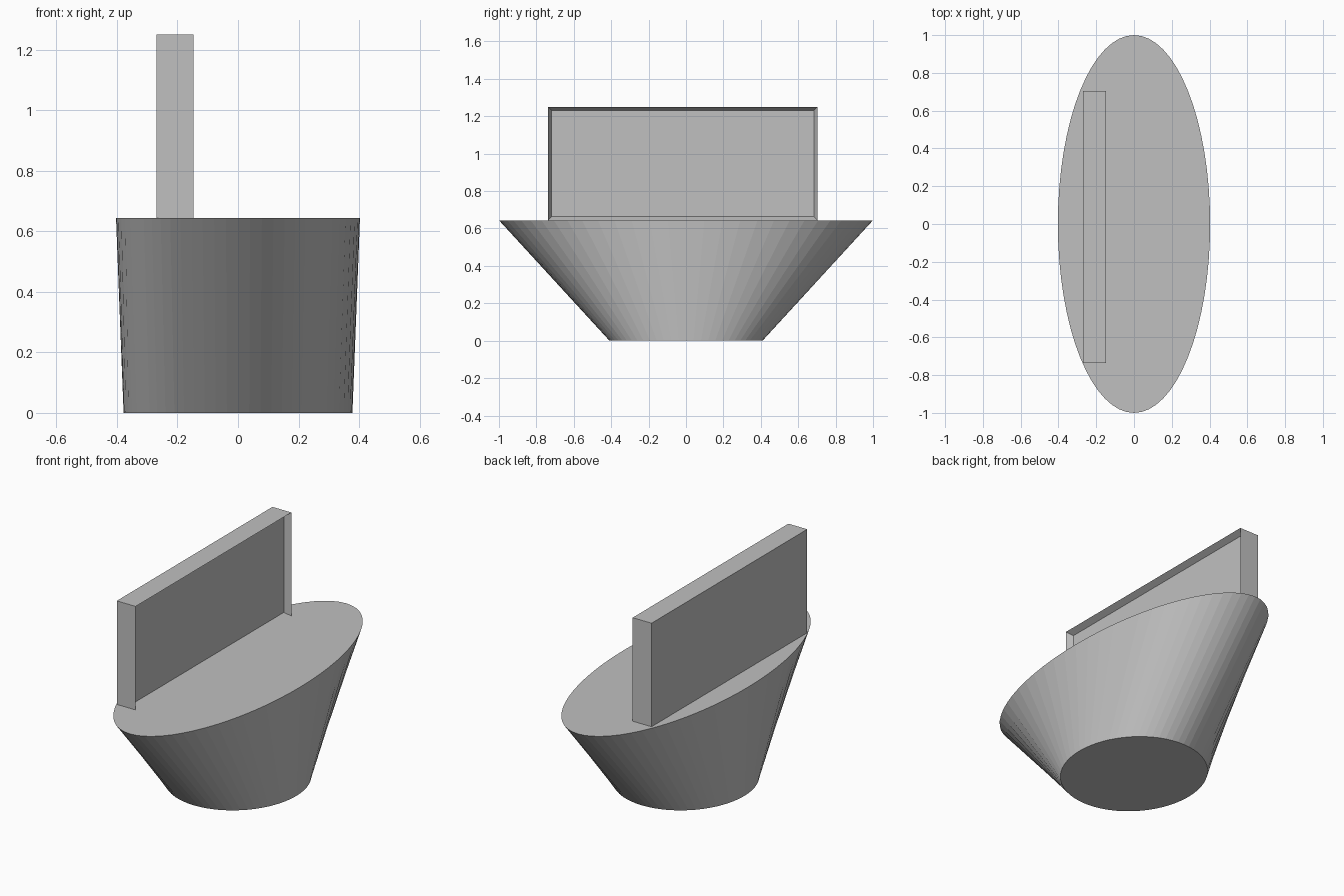
import bpy
import bmesh
from math import cos, sin, tau

cube = bpy.data.objects.get("Cube")
if cube:
    bpy.data.objects.remove(cube, do_unlink=True)

# Single grey material
grey = bpy.data.materials.new("plain grey")
grey.use_nodes = True
colour = (0.53, 0.53, 0.53, 1)
grey.diffuse_color = colour
grey.node_tree.nodes["Principled BSDF"].inputs["Base Color"].default_value = colour


def add_object(name, bm):
    bmesh.ops.recalc_face_normals(bm, faces=bm.faces)
    mesh = bpy.data.meshes.new(name)
    bm.to_mesh(mesh)
    bm.free()
    mesh.materials.append(grey)
    obj = bpy.data.objects.new(name, mesh)
    bpy.context.collection.objects.link(obj)
    return obj


TOP = 0.644

# Flared base: nearly round foot lofted to a long oval deck
SEGMENTS = 64
bm = bmesh.new()


def oval(rx, ry, z):
    return [bm.verts.new((rx * cos(tau * i / SEGMENTS), ry * sin(tau * i / SEGMENTS), z))
            for i in range(SEGMENTS)]


foot = oval(0.378, 0.409, 0)
deck = oval(0.403, 1.0, TOP)
for i in range(SEGMENTS):
    j = (i + 1) % SEGMENTS
    bm.faces.new((foot[i], foot[j], deck[j], deck[i]))
bm.faces.new(foot[::-1])
bm.faces.new(deck)
add_object("flared_base", bm)

# Upright panel: a box whose left face is sunk with sloping walls
low = (-0.269, -0.737, TOP)
high = (-0.147, 0.703, 1.25)
bm = bmesh.new()
bmesh.ops.create_cube(bm, size=1)
for v in bm.verts:
    v.co = [h if c > 0 else l for c, l, h in zip(v.co, low, high)]
bm.normal_update()
front = [f for f in bm.faces if f.normal.x > 0.9]
bmesh.ops.inset_region(bm, faces=front, thickness=0.027, depth=0)
for v in front[0].verts:
    v.co.x = high[0] - 0.035
add_object("upright_panel", bm)
